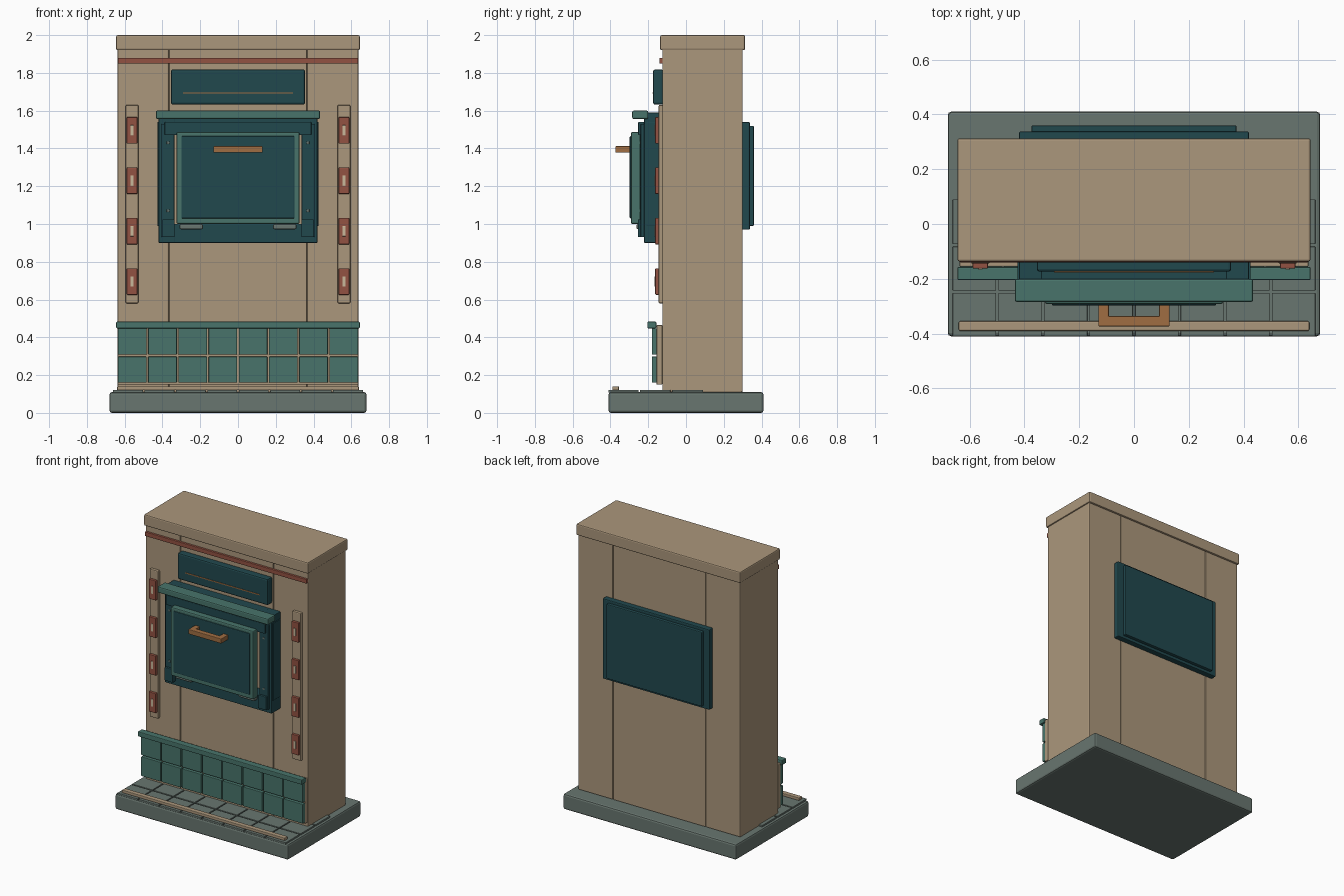
import bpy, bmesh

cube = bpy.data.objects.get("Cube")
if cube:
    bpy.data.objects.remove(cube, do_unlink=True)


def material(name, rgb):
    m = bpy.data.materials.new(name)
    m.use_nodes = True
    m.diffuse_color = (*rgb, 1)
    m.node_tree.nodes["Principled BSDF"].inputs["Base Color"].default_value = (*rgb, 1)
    return m


tan = material("tan plaster", (0.41, 0.31, 0.2))
stone = material("grey stone", (0.14, 0.18, 0.16))
dark = material("dark teal iron", (0.015, 0.065, 0.076))
green = material("green glaze", (0.065, 0.175, 0.145))
red = material("red clay", (0.29, 0.084, 0.055))
copper = material("copper", (0.35, 0.155, 0.055))
cream = material("cream inlay", (0.58, 0.48, 0.33))


def box(name, mat, x, y, z, bevel=0.004):
    """Bevelled block spanning the given (low, high) ranges."""
    spans = (x, y, z)
    bm = bmesh.new()
    bmesh.ops.create_cube(bm, size=1)
    for v in bm.verts:
        v.co = [s[0] + (c + 0.5) * (s[1] - s[0]) for c, s in zip(v.co, spans)]
    if bevel:
        bmesh.ops.bevel(bm, geom=bm.edges[:], offset=bevel, segments=2,
                        profile=0.5, affect='EDGES', clamp_overlap=True)
    mesh = bpy.data.meshes.new(name)
    bm.to_mesh(mesh)
    bm.free()
    mesh.materials.append(mat)
    obj = bpy.data.objects.new(name, mesh)
    bpy.context.collection.objects.link(obj)
    return obj


def wide(name, mat, half, y, z, bevel=0.004):
    return box(name, mat, (-half, half), y, z, bevel)


def pair(name, mat, x, y, z, bevel=0.004):
    box("left_" + name, mat, x, y, z, bevel)
    box("right_" + name, mat, (-x[1], -x[0]), y, z, bevel)


# Hearth slab with its paving and front rail
wide("hearth_slab", stone, 0.68, (-0.41, 0.41), (0, 0.11), 0.012)
step = 0.1665
for r, (y0, y1) in enumerate([(-0.41, -0.252), (-0.243, -0.083), (-0.073, 0.09)]):
    for c in range(8):
        x0 = (c - 4) * step
        box(f"hearth_tile_{r}_{c}", stone, (x0 + 0.004, x0 + step - 0.004),
            (y0, y1), (0.108, 0.121), 0.002)
wide("hearth_rail", tan, 0.64, (-0.39, -0.355), (0.12, 0.14))

# Chimney body in three slabs, with a cap
wide("body_centre", tan, 0.364, (-0.125, 0.3), (0.11, 1.93), 0.005)
pair("body_side", tan, (0.366, 0.637), (-0.125, 0.3), (0.11, 1.93), 0.006)
wide("top_cap", tan, 0.645, (-0.137, 0.313), (1.92, 2.0), 0.008)
wide("red_band", red, 0.635, (-0.14, -0.12), (1.85, 1.88), 0.003)

# Tiled skirt
wide("skirt_backing", tan, 0.637, (-0.156, -0.125), (0.15, 0.465))
for r, z0 in enumerate([0.16, 0.309]):
    for c in range(8):
        x0 = (c - 4) * 0.16
        box(f"skirt_tile_{r}_{c}", green, (x0 + 0.004, x0 + 0.156),
            (-0.181, -0.153), (z0, z0 + 0.138))
wide("skirt_cap", green, 0.645, (-0.205, -0.157), (0.448, 0.483), 0.005)

# Side strips with clay tiles and inlays
pair("side_strip", tan, (0.527, 0.595), (-0.145, -0.12), (0.58, 1.63), 0.006)
for i in range(4):
    z = 0.695 + i * 0.267
    pair(f"clay_tile_{i}", red, (0.533, 0.589), (-0.163, -0.14), (z - 0.07, z + 0.07))
    pair(f"inlay_{i}", cream, (0.553, 0.569), (-0.167, -0.16), (z - 0.027, z + 0.027), 0.001)

# Upper plaque
wide("upper_plaque", dark, 0.355, (-0.174, -0.12), (1.632, 1.818), 0.01)
wide("plaque_line", copper, 0.292, (-0.177, -0.17), (1.69, 1.697), 0)

# Oven surround
pair("surround_side", dark, (0.335, 0.42), (-0.222, -0.12), (0.9, 1.59))
wide("surround_top", dark, 0.34, (-0.222, -0.12), (1.48, 1.59))
wide("surround_bottom", dark, 0.34, (-0.222, -0.12), (0.9, 1.0))
pair("surround_edge", dark, (0.412, 0.426), (-0.21, -0.13), (0.99, 1.54), 0.002)
pair("door_post", dark, (0.337, 0.405), (-0.24, -0.215), (0.93, 1.53))
wide("door_lintel", dark, 0.388, (-0.253, -0.215), (1.47, 1.54))
pair("post_foot", dark, (0.335, 0.4), (-0.255, -0.22), (0.93, 1.025))
wide("mantel_shelf", green, 0.435, (-0.285, -0.2), (1.556, 1.6), 0.008)
for i, z in enumerate([1.07, 1.43]):
    pair(f"bolt_{i}", stone, (0.363, 0.378), (-0.244, -0.235), (z - 0.007, z + 0.007), 0.003)

# Door with hinges and handle
wide("door_frame", green, 0.325, (-0.292, -0.242), (1.0, 1.487), 0.008)
wide("door_panel", dark, 0.3, (-0.298, -0.28), (1.03, 1.465), 0.005)
pair("hinge", stone, (0.185, 0.31), (-0.262, -0.22), (0.972, 1.0), 0.008)
pair("handle_post", copper, (0.092, 0.13), (-0.345, -0.29), (1.378, 1.412))
wide("handle_bar", copper, 0.13, (-0.374, -0.336), (1.378, 1.412))

# Rear of the oven
wide("rear_flange", dark, 0.42, (0.29, 0.338), (0.97, 1.54), 0.006)
wide("rear_panel", dark, 0.375, (0.33, 0.36), (0.99, 1.52), 0.006)
